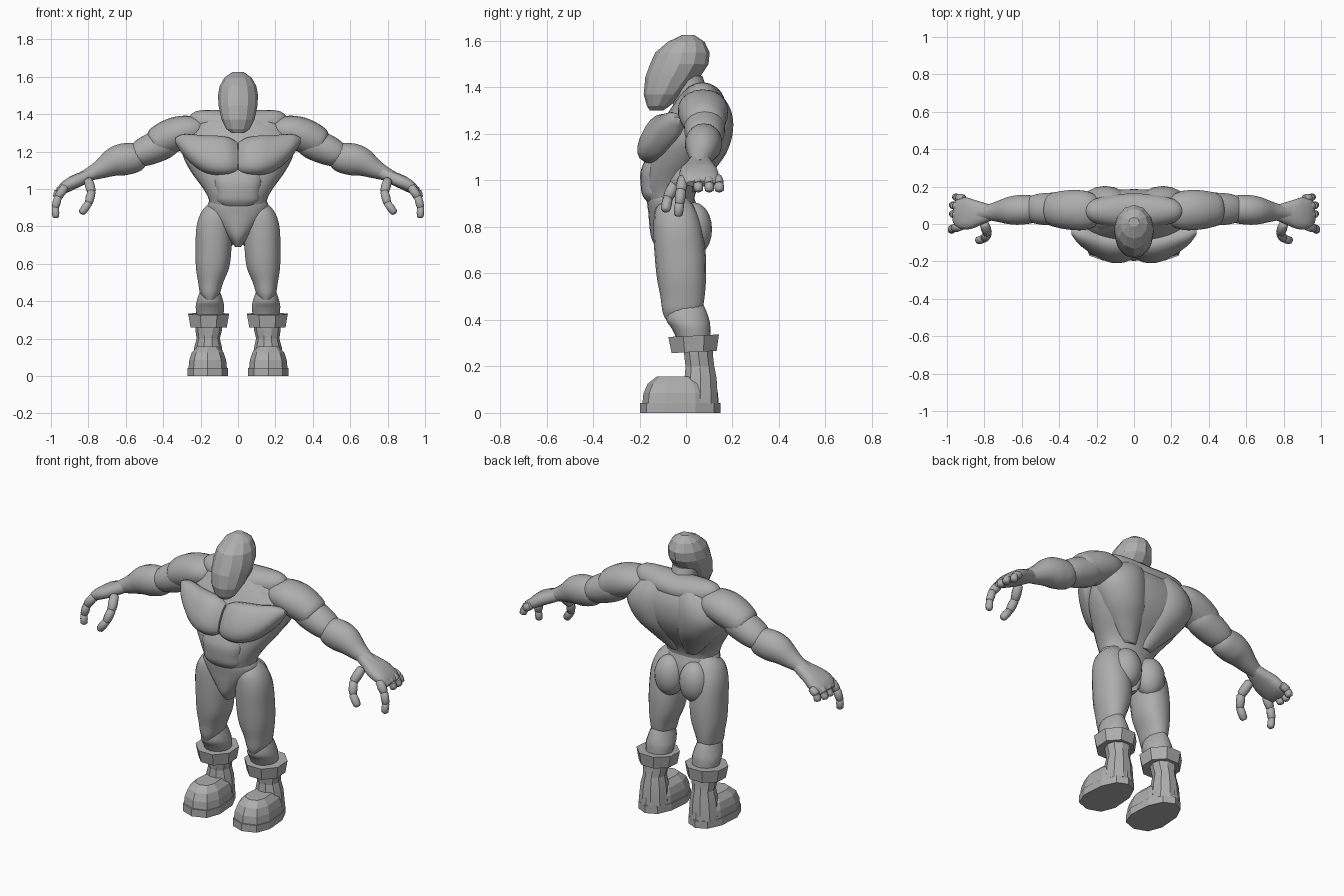
import bpy, bmesh, math
from mathutils import Vector

grey = bpy.data.materials.new("plain grey")
grey.diffuse_color = (0.42, 0.42, 0.42, 1)


def finish(name, bm, mirror, angle):
    bmesh.ops.recalc_face_normals(bm, faces=bm.faces)
    for f in bm.faces:
        f.smooth = True
    for e in bm.edges:
        e.smooth = len(e.link_faces) == 2 and e.calc_face_angle(0) < math.radians(angle)
    me = bpy.data.meshes.new(name)
    bm.to_mesh(me)
    bm.free()
    me.materials.append(grey)
    ob = bpy.data.objects.new(name, me)
    bpy.context.collection.objects.link(ob)
    if mirror:
        ob.modifiers.new("Mirror", 'MIRROR').use_mirror_merge = False


def spline(st, k):
    """Catmull-Rom refinement of station tuples."""
    out = []
    for i in range(len(st) - 1):
        p0, p1, p2, p3 = st[max(i - 1, 0)], st[i], st[i + 1], st[min(i + 2, len(st) - 1)]
        for j in range(k):
            t = j / k
            out.append(tuple(0.5 * (2 * b + (c - a) * t + (2 * a - 5 * b + 4 * c - d) * t * t
                                    + (3 * b - a - 3 * c + d) * t ** 3)
                             for a, b, c, d in zip(p0, p1, p2, p3)))
    return out + [st[-1]]


def tube(name, st, ref, axis=None, n=18, k=4, mirror=True, power=2.0, taper=0, angle=45, turn=0.0):
    """Loft of stations (x, y, z, radius along ref, radius across)."""
    if k > 1:
        st = spline(st, k)
    bm, rings = bmesh.new(), []
    for i, s in enumerate(st):
        c = Vector(s[:3])
        t = Vector(axis) if axis else Vector(st[min(i + 1, len(st) - 1)][:3]) - Vector(st[max(i - 1, 0)][:3])
        t.normalize()
        u = Vector(ref)
        u = (u - t * u.dot(t)).normalized()
        v = t.cross(u)
        ring = []
        for j in range(n):
            a = 2 * math.pi * (j + turn) / n
            ca, sa = math.cos(a), math.sin(a)
            pu = math.copysign(abs(ca) ** (2 / power), ca)
            pv = math.copysign(abs(sa) ** (2 / power), sa) * (1 - taper * ca)
            ring.append(bm.verts.new(c + u * pu * max(s[3], .004) + v * pv * max(s[4], .004)))
        rings.append(ring)
    for a, b in zip(rings, rings[1:]):
        for j in range(n):
            bm.faces.new((a[j], a[(j + 1) % n], b[(j + 1) % n], b[j]))
    bm.faces.new(rings[0])
    bm.faces.new(rings[-1])
    finish(name, bm, mirror, angle)


def stack(name, levels, mirror=False, **kw):
    """Horizontal sections (z, x centre, half width, front y, back y)."""
    tube(name, [(x, (f + b) / 2, z, (b - f) / 2, w) for z, x, w, f, b in levels],
         (0, 1, 0), axis=(0, 0, 1), mirror=mirror, **kw)


def blob(name, loc, size, mirror=True):
    bm = bmesh.new()
    bmesh.ops.create_uvsphere(bm, u_segments=18, v_segments=12, radius=1)
    for v in bm.verts:
        v.co = Vector(a + b * c for a, b, c in zip(loc, v.co, size))
    finish(name, bm, mirror, 60)


# Head: faceted egg leaning forward, on a short neck
stack("head", [(1.30, 0, .035, -.155, -.10), (1.32, 0, .062, -.168, -.07), (1.37, 0, .088, -.182, -.01),
               (1.445, 0, .104, -.175, .06), (1.50, 0, .107, -.155, .097), (1.55, 0, .098, -.132, .102),
               (1.596, 0, .072, -.078, .08), (1.626, 0, .028, -.015, .035)], n=12, k=1, angle=12)
stack("neck", [(1.28, 0, .09, -.06, .12), (1.36, 0, .075, -.055, .10), (1.45, 0, .07, -.06, .07)], n=12)

# Torso: wedge body, back muscles, trapezius, chest and abdomen
stack("torso", [(.88, 0, .15, -.15, .03), (.94, 0, .155, -.175, .04), (1.0, 0, .185, -.18, .07),
                (1.09, 0, .25, -.165, .14), (1.18, 0, .295, -.14, .18), (1.27, 0, .29, -.09, .185),
                (1.34, 0, .23, -.045, .16), (1.39, 0, .13, -.01, .12)], n=28, power=2.2)
stack("back_muscle", [(.95, .05, .04, -.02, .05), (1.03, .09, .08, -.02, .11), (1.12, .13, .125, -.04, .175),
                      (1.22, .155, .15, -.05, .203), (1.31, .14, .13, -.04, .19), (1.38, .11, .08, .0, .14),
                      (1.41, .10, .02, .05, .09)], mirror=True)
tube("trapezius", [(-.25, .07, 1.34, .02, .02), (-.22, .07, 1.355, .06, .06), (-.12, .07, 1.35, .072, .085),
                   (0, .07, 1.345, .07, .095), (.12, .07, 1.35, .072, .085), (.22, .07, 1.355, .06, .06),
                   (.25, .07, 1.34, .02, .02)], (0, 0, 1), mirror=False)
tube("chest_muscle", [(.004, -.125, 1.17, .085, .04), (.05, -.13, 1.175, .105, .06), (.12, -.127, 1.18, .11, .066),
                      (.19, -.105, 1.19, .10, .064), (.25, -.08, 1.215, .08, .055), (.30, -.055, 1.24, .05, .045),
                      (.335, -.04, 1.26, .012, .015)], (0, .45, .9), axis=(1, 0, 0), power=2.4)
stack("abdomen", [(.90, 0, .08, -.16, -.05), (.935, 0, .115, -.187, -.05), (.98, 0, .12, -.195, -.05),
                  (1.04, 0, .13, -.195, -.05), (1.10, 0, .13, -.17, -.05)], n=20, power=2.5)

# Pelvis and buttocks
stack("pelvis", [(.94, 0, .15, -.165, .03), (.91, 0, .163, -.168, .04), (.86, 0, .155, -.162, .055),
                 (.80, 0, .105, -.157, .06), (.74, 0, .055, -.145, .05), (.69, 0, .015, -.11, .02)], n=24)
blob("buttock", (.08, .035, .79), (.085, .077, .115))

# Legs
stack("thigh", [(.93, .10, .045, -.09, .0), (.88, .115, .08, -.13, .04), (.80, .128, .095, -.14, .068),
                (.68, .131, .097, -.135, .085), (.58, .136, .09, -.125, .086), (.50, .146, .068, -.11, .08),
                (.44, .15, .053, -.102, .068), (.405, .15, .03, -.09, .04)], mirror=True, power=2.2)
stack("calf", [(.49, .15, .035, -.05, .06), (.45, .15, .055, -.08, .082), (.40, .15, .072, -.085, .1),
               (.36, .15, .077, -.06, .105), (.28, .15, .065, -.02, .105)], mirror=True)

# Boots: octagonal cuff, shaft, foot and sole, all faceted
tube("boot_cuff", [(.157, .035, .262, .105, .105), (.157, .033, .332, .118, .118)], (0, 1, .05),
     axis=(0, -.05, 1), n=8, k=1, turn=.5, angle=10)
stack("boot_shaft", [(.29, .155, .075, -.015, .12), (.24, .157, .07, -.01, .12), (.20, .159, .062, -.005, .125),
                     (.15, .16, .075, -.01, .135), (.04, .162, .085, -.02, .142)],
      mirror=True, n=10, k=1, turn=.5, angle=10)
stack("boot_foot", [(.035, .162, .103, -.188, .14), (.085, .162, .098, -.183, .138), (.125, .162, .085, -.165, .12),
                    (.157, .162, .055, -.125, .06)], mirror=True, n=10, k=1, taper=.15, power=2.5, angle=10)
stack("boot_sole", [(0, .162, .107, -.197, .148), (.042, .162, .107, -.197, .148)],
      mirror=True, n=10, k=1, taper=.15, power=2.4, angle=10)

# Arms
up = (0, 0, 1)
tube("shoulder", [(.165, .07, 1.32, .02, .03), (.20, .07, 1.318, .06, .08), (.26, .072, 1.31, .083, .105),
                  (.33, .075, 1.293, .092, .108), (.40, .077, 1.265, .088, .098), (.45, .08, 1.24, .07, .08),
                  (.48, .08, 1.225, .02, .02)], up)
tube("upper_arm", [(.32, .075, 1.28, .05, .05), (.38, .08, 1.25, .08, .085), (.45, .08, 1.22, .083, .088),
                   (.52, .08, 1.19, .073, .08), (.57, .08, 1.17, .05, .06)], up)
tube("forearm", [(.485, .08, 1.175, .03, .03), (.53, .08, 1.168, .072, .07), (.60, .076, 1.16, .085, .08),
                 (.66, .072, 1.145, .078, .075), (.73, .066, 1.108, .053, .055), (.79, .062, 1.08, .037, .04),
                 (.83, .06, 1.06, .033, .04)], up)

# Hands: flat palm, three short curled fingers, long index finger and thumb
tube("palm", [(.76, .06, 1.09, .03, .04), (.82, .058, 1.062, .034, .062), (.88, .055, 1.035, .036, .083),
              (.93, .06, 1.005, .03, .083), (.96, .062, .985, .015, .06)], up, power=2.6, n=16)


def finger(name, pts, r):
    # each finger is a row of separate, slightly overlapping joints
    for i in range(len(pts) - 1):
        a, b = Vector(pts[i]), Vector(pts[i + 1])
        s = r * (1 - .08 * i)
        st = [(*a.lerp(b, t), s * f, s * f) for t, f in ((-.1, .55), (.02, .92), (.5, 1), (.95, .9), (1.1, .5))]
        tube(f"{name}_joint_{i + 1}", st, (0, 1, 0), n=10, k=1, angle=50)


finger("index_finger", [(.925, -.012, 1.01), (.962, -.022, .958), (.977, -.028, .90), (.974, -.034, .85)], .025)
finger("thumb", [(.80, .0, 1.045), (.783, -.05, .985), (.798, -.078, .925), (.835, -.088, .873)], .027)
for nm, y, dx in (("middle_finger", .045, .005), ("ring_finger", .092, .005), ("little_finger", .135, -.012)):
    finger(nm, [(.92 + dx, y, 1.01), (.957 + dx, y + .006, .988), (.967 + dx, y + .01, .955)], .023)
